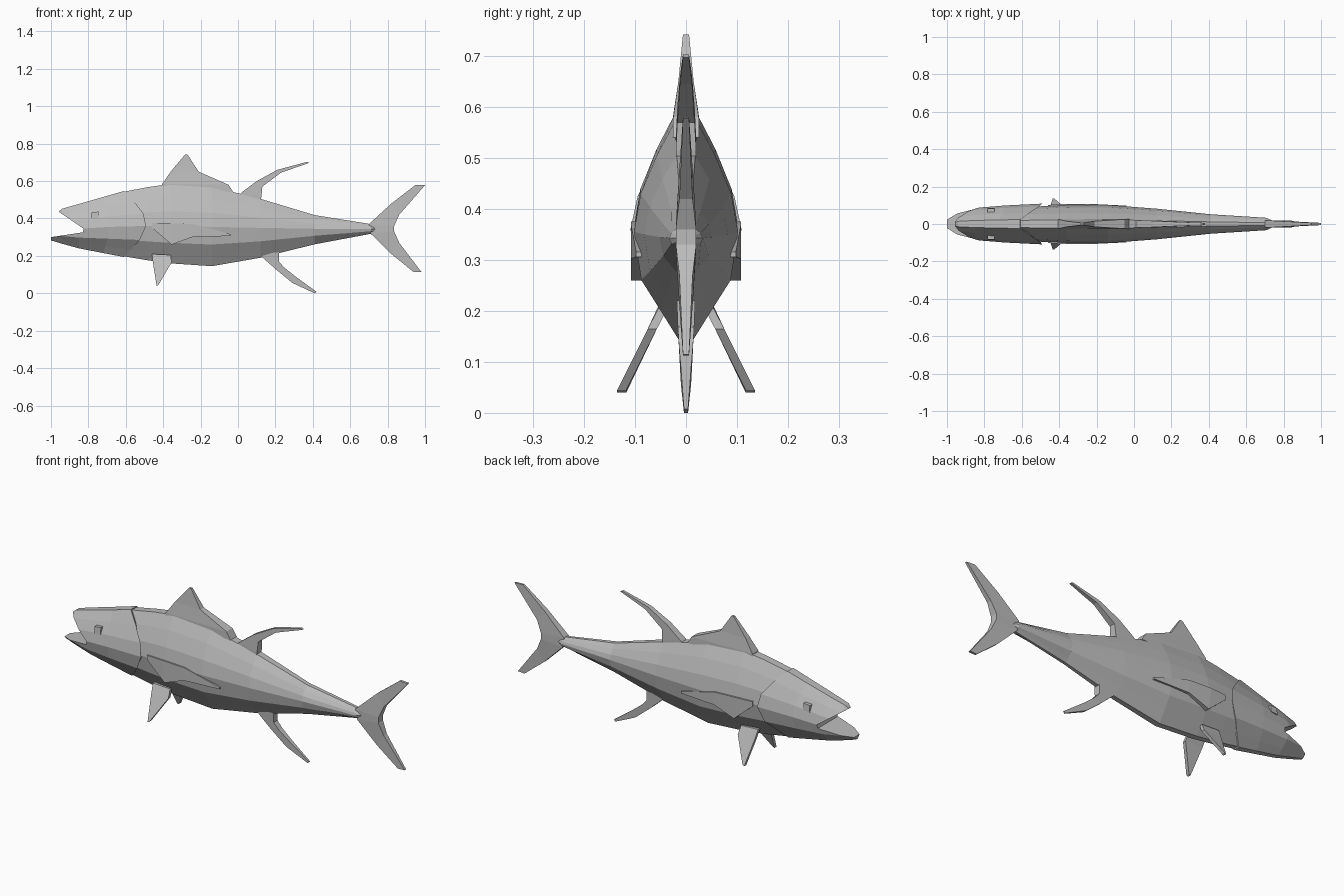
import bpy
import bmesh

if "Cube" in bpy.data.objects:
    bpy.data.objects.remove(bpy.data.objects["Cube"], do_unlink=True)

grey = bpy.data.materials.new("plain grey")
grey.use_nodes = True
grey.diffuse_color = (0.5, 0.5, 0.5, 1)
grey.node_tree.nodes["Principled BSDF"].inputs["Base Color"].default_value = (0.5, 0.5, 0.5, 1)

# Half cross-section: (height from belly -1 to back +1, share of half width)
SECTION = [(-1, .15), (-.75, .47), (-.45, .86), (0, 1), (.35, .87), (.7, .56), (1, .22)]


def loft(name, rings):
    """Skin a row of equal-length rings and cap both ends."""
    bm = bmesh.new()
    rows = [[bm.verts.new(p) for p in ring] for ring in rings]
    n = len(rows[0])
    for a, b in zip(rows, rows[1:]):
        for i in range(n):
            j = (i + 1) % n
            bm.faces.new((a[i], a[j], b[j], b[i]))
    bm.faces.new(rows[0])
    bm.faces.new(rows[-1])
    bmesh.ops.recalc_face_normals(bm, faces=bm.faces)
    mesh = bpy.data.meshes.new(name)
    bm.to_mesh(mesh)
    bm.free()
    mesh.materials.append(grey)
    obj = bpy.data.objects.new(name, mesh)
    bpy.context.collection.objects.link(obj)
    return obj


def section(x, top, mid, bottom, width, shift=None):
    """Closed fish cross-section; shift moves each level along x."""
    half = []
    for k, (t, w) in enumerate(SECTION):
        z = mid + t * ((top - mid) if t > 0 else (mid - bottom))
        half.append((x + (shift[k] if shift else 0), w * width, z))
    return half + [(px, -py, pz) for px, py, pz in reversed(half)]


def fin(name, ribs, side=1):
    """Tapered fin from ribs: lead x, z, trail x, z, half thickness, y."""
    rings = []
    for x1, z1, x2, z2, h, y in ribs:
        y *= side
        rings.append([(x1, y - h, z1), (x1, y + h, z1), (x2, y + h, z2), (x2, y - h, z2)])
    return loft(name, rings)


# Trunk, starting under the gill cover and ending in the pointed keel
loft("body", [section(*s) for s in (
    (-.61, .543, .36, .198, .088),
    (-.48, .568, .36, .176, .096),
    (-.36, .585, .36, .16, .103),
    (-.14, .57, .355, .145, .102),
    (.12, .505, .35, .19, .082),
    (.41, .418, .345, .262, .052),
    (.71, .37, .343, .318, .033),
    (.75, .352, .343, .334, .012))])

# Head with curved gill cover at its rear edge
gill = (0, .04, .085, .118, .105, .055, 0)
snout = (0, 0, 0, .01, .02, .035, .045)
head = loft("head", [
    section(-1, .44, .34, .283, .042, snout),
    section(-.94, .452, .34, .265, .066),
    section(-.85, .478, .345, .24, .086),
    section(-.72, .515, .355, .215, .099, [g * .25 for g in gill]),
    section(-.61, .547, .36, .194, .109, gill)])

# Open mouth cut as a wedge
mouth = [(-.825, .345), (-1.1, .533), (-1.1, .285), (-.83, .326)]
cutter = loft("mouth_cutter", [[(x, y, z) for x, z in mouth] for y in (-.2, .2)])
cutter.hide_render = True
cut = head.modifiers.new("mouth", "BOOLEAN")
cut.operation = "DIFFERENCE"
cut.solver = "EXACT"
cut.object = cutter
bpy.context.view_layer.objects.active = head
bpy.ops.object.modifier_apply(modifier=cut.name)
bpy.data.objects.remove(cutter, do_unlink=True)

# Fins on the centre line
fin("first_dorsal_fin", [
    (-.41, .56, -.025, .54, .026, 0),
    (-.405, .585, -.05, .58, .025, 0),
    (-.36, .65, -.21, .65, .015, 0),
    (-.283, .742, -.27, .742, .006, 0)])
fin("second_dorsal_fin", [
    (.0, .52, .12, .49, .02, 0),
    (.02, .54, .125, .515, .02, 0),
    (.1, .6, .13, .57, .017, 0),
    (.21, .66, .23, .645, .012, 0),
    (.37, .703, .38, .697, .006, 0)])
fin("anal_fin", [
    (.12, .21, .22, .22, .018, 0),
    (.135, .188, .22, .168, .016, 0),
    (.2, .13, .25, .135, .014, 0),
    (.29, .056, .31, .088, .01, 0),
    (.41, 0, .42, .008, .004, 0)])
fin("tail_fin", [
    (.94, .113, .98, .115, .006, 0),
    (.82, .21, .862, .27, .013, 0),
    (.71, .318, .835, .33, .02, 0),
    (.70, .37, .835, .36, .02, 0),
    (.82, .48, .862, .42, .013, 0),
    (.95, .58, 1, .578, .006, 0)])

# Paired fins and eyes
for label, side in (("left", 1), ("right", -1)):
    fin(label + "_pectoral_fin", [
        (-.46, .375, -.46, .35, .012, .09),
        (-.37, .375, -.355, .26, .012, .096),
        (-.24, .37, -.24, .302, .012, .096),
        (-.04, .316, -.04, .306, .006, .092)], side)
    fin(label + "_pelvic_fin", [
        (-.46, .21, -.36, .205, .009, .045),
        (-.455, .165, -.355, .165, .009, .066),
        (-.435, .04, -.425, .045, .009, .126)], side)
    fin(label + "_eye", [
        (-.782, .433, -.745, .437, .012, .07),
        (-.782, .398, -.745, .402, .012, .074)], side)
